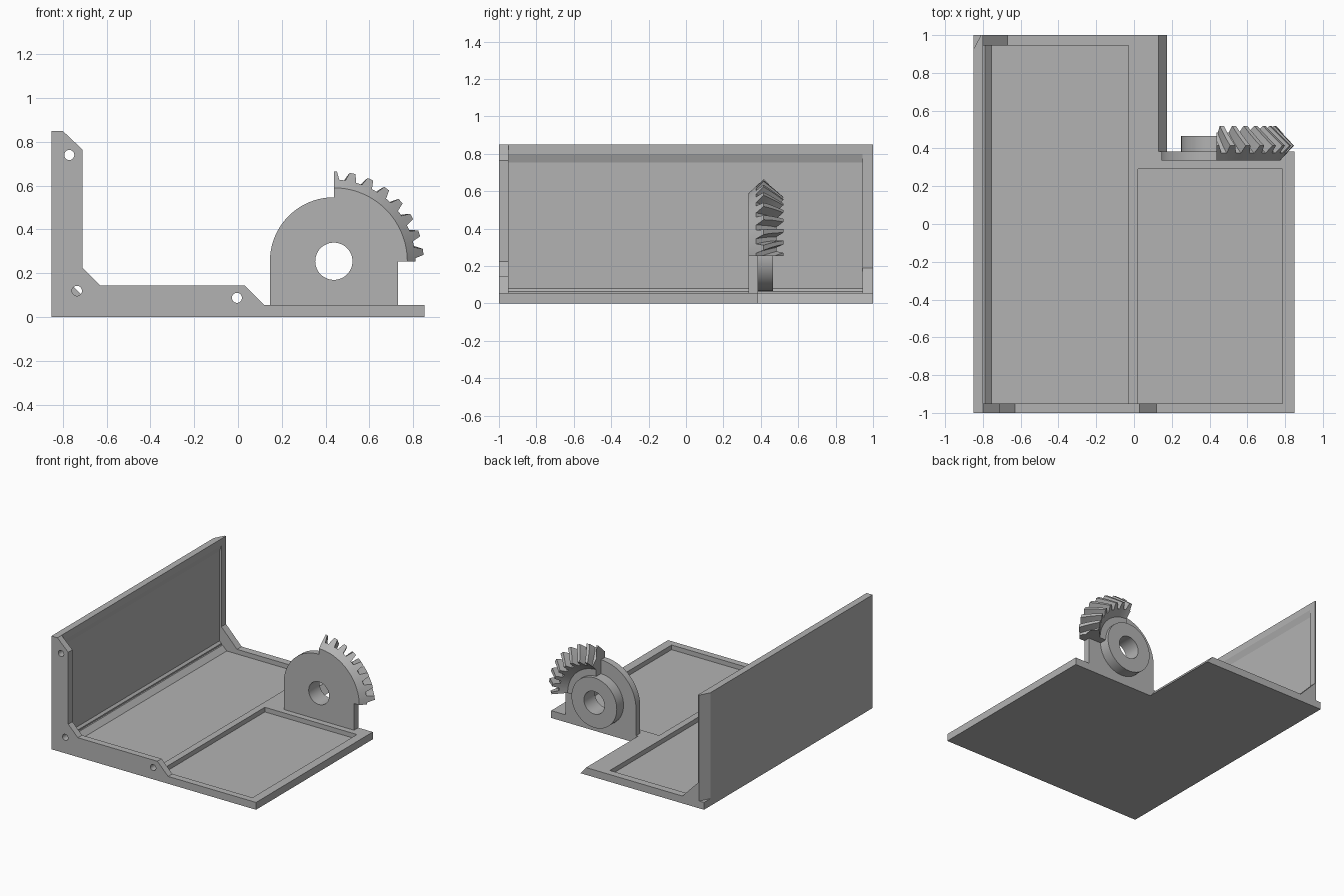
import bpy, bmesh, math
from mathutils import Vector

old = bpy.data.objects.get("Cube")
if old:
    bpy.data.objects.remove(old, do_unlink=True)

grey = bpy.data.materials.new("plain grey")
grey.use_nodes = True
COLOUR = (0.45, 0.45, 0.45, 1)
grey.diffuse_color = COLOUR
grey.node_tree.nodes["Principled BSDF"].inputs["Base Color"].default_value = COLOUR


def finish(name, bm):
    bmesh.ops.recalc_face_normals(bm, faces=bm.faces)
    mesh = bpy.data.meshes.new(name)
    bm.to_mesh(mesh)
    bm.free()
    mesh.materials.append(grey)
    ob = bpy.data.objects.new(name, mesh)
    bpy.context.collection.objects.link(ob)
    return ob


def prism(name, pts, lo, hi, axis="y"):
    """Extrude an xz profile along y, or an xy profile along z."""
    bm = bmesh.new()
    put = (lambda p, t: (p[0], t, p[1])) if axis == "y" else (lambda p, t: (p[0], p[1], t))
    a = [bm.verts.new(put(p, lo)) for p in pts]
    b = [bm.verts.new(put(p, hi)) for p in pts]
    bm.faces.new(a)
    bm.faces.new(b)
    n = len(pts)
    for i in range(n):
        j = (i + 1) % n
        bm.faces.new((a[i], a[j], b[j], b[i]))
    return finish(name, bm)


def arc(cx, cz, r, start, end, n):
    return [(cx + r * math.cos(math.radians(start + (end - start) * i / n)),
             cz + r * math.sin(math.radians(start + (end - start) * i / n))) for i in range(n + 1)]


def disc(name, cx, cz, r, lo, hi, n=48):
    return prism(name, arc(cx, cz, r, 0, 360, n)[:-1], lo, hi)


def rect(x0, z0, x1, z1):
    return [(x0, z0), (x1, z0), (x1, z1), (x0, z1)]


def combine(ob, other, operation):
    mod = ob.modifiers.new("bool", "BOOLEAN")
    mod.operation, mod.object, mod.solver = operation, other, "EXACT"
    bpy.context.view_layer.objects.active = ob
    bpy.ops.object.modifier_apply(modifier=mod.name)
    bpy.data.objects.remove(other, do_unlink=True)


def smooth(ob):
    bpy.ops.object.select_all(action="DESELECT")
    ob.select_set(True)
    bpy.context.view_layer.objects.active = ob
    bpy.ops.object.shade_smooth_by_angle(angle=math.radians(30))


T = 0.055       # floor thickness
NOTCH = 0.385   # where the wide part of the floor ends

# Floor and upright wall, with a bevelled edge along the notch
frame = prism("floor_and_wall", [(-0.85, 0), (0.85, 0), (0.85, T), (-0.8, T),
                                 (-0.8, 0.85), (-0.85, 0.85)], -1, NOTCH)
combine(frame, prism("rear", [(-0.85, 0), (0.175, 0), (0.13, T), (-0.8, T),
                              (-0.8, 0.85), (-0.85, 0.85)], NOTCH, 1), "UNION")

# Shallow recess running from the floor up the wall
combine(frame, prism("recess", [(-0.03, 0.02), (-0.755, 0.02), (-0.815, 0.08), (-0.815, 0.755),
                                (-0.8, 0.8), (-0.7, 0.8), (-0.7, 0.1), (-0.03, 0.1)],
                     -0.95, 0.945), "DIFFERENCE")
# Rectangular pocket on the right of the floor
combine(frame, prism("pocket", rect(0.02, 0.02, 0.785, 0.1), -0.95, 0.29), "DIFFERENCE")
# Bevelled rear corner of the wall
combine(frame, prism("corner", [(-0.85, 0.925), (-0.81, 1.0), (-0.81, 1.1), (-0.9, 1.1), (-0.9, 0.925)],
                     T, 0.9, "z"), "DIFFERENCE")

# Front bracket with three screw holes
bracket = prism("front_bracket", [(-0.85, 0), (0.12, 0), (0.12, T), (0.03, 0.145), (-0.63, 0.145),
                                  (-0.71, 0.225), (-0.71, 0.765), (-0.8, 0.85), (-0.85, 0.85)],
                -1, -0.95)
for x, z in ((-0.77, 0.74), (-0.735, 0.12), (-0.005, 0.088)):
    combine(bracket, disc("screw_hole", x, z, 0.023, -1.1, -0.9, 24), "DIFFERENCE")
smooth(bracket)
# The bracket takes the place of the frame's front edge strip where they overlap
combine(frame, prism("front_strip", rect(-0.9, -0.1, 0.12, 0.9), -1.1, -0.95), "DIFFERENCE")

# Triangular gusset at the rear corner
prism("rear_gusset", [(-0.81, 0.04), (-0.67, 0.04), (-0.67, T), (-0.8, 0.19), (-0.81, 0.19)], 0.945, 1)

# Arched bearing plate with a rear boss and through hole
CX, CZ = 0.4375, 0.255
F = 0.335
plate = prism("bearing_plate", [(CX - 0.292, 0.05), (CX + 0.292, 0.05)] + arc(CX, CZ, 0.292, 0, 180, 40),
              F, NOTCH)
combine(plate, disc("boss", CX, CZ, 0.188, 0.36, 0.465), "UNION")
combine(plate, disc("bore", CX, CZ, 0.085, 0.2, 0.6), "DIFFERENCE")
smooth(plate)

# Quarter sector of a spiral bevel gear
PITCH, TWIST = 12, 7
TOOTH = [(0, 0), (0.2, 0), (0.36, 1), (0.68, 1), (0.84, 0)]   # share of pitch, height


def column(height):
    """Section of the gear as (radius, y, twist)."""
    outer = (0.372 + 0.038 * height, 0.375 + 0.04 * height)
    inner = (0.280 + 0.035 * height, 0.484 + 0.036 * height)
    pts = [(0.175, F, 0), (0.335, F, 0)]
    for i in range(5):
        t = i / 4
        pts.append((outer[0] + (inner[0] - outer[0]) * t, outer[1] + (inner[1] - outer[1]) * t, TWIST * t))
    return pts + [(0.238, 0.44, TWIST), (0.175, 0.44, TWIST)]


bm = bmesh.new()
rows = []
for k in range(-3, 11):
    for share, height in TOOTH:
        row = []
        for r, y, twist in column(height):
            a = math.radians(PITCH * (k + share - 0.02) + twist)
            row.append(bm.verts.new((CX + r * math.cos(a), y, CZ + r * math.sin(a))))
        rows.append(row)
for p, q in zip(rows, rows[1:]):
    for i in range(len(p)):
        j = (i + 1) % len(p)
        bm.faces.new((p[i], p[j], q[j], q[i]))
# Trim to the quarter and close both ends
for normal in (Vector((-1, 0, 0)), Vector((0, 0, -1))):
    bmesh.ops.bisect_plane(bm, geom=bm.verts[:] + bm.edges[:] + bm.faces[:], plane_co=(CX, 0, CZ),
                           plane_no=normal, clear_outer=True)
bmesh.ops.holes_fill(bm, edges=[e for e in bm.edges if e.is_boundary], sides=0)
gear = finish("bevel_gear_sector", bm)
smooth(gear)
